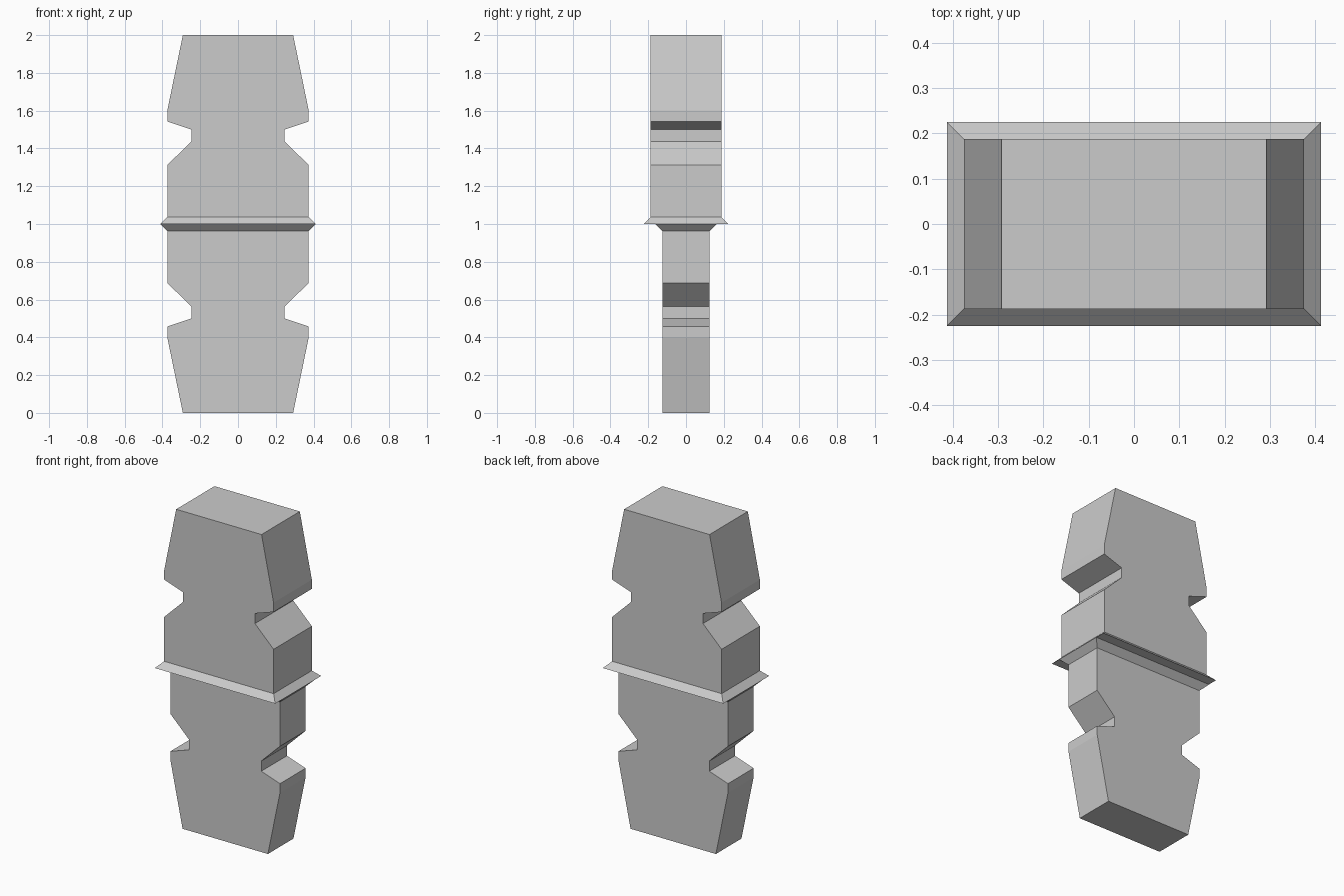
import bpy, bmesh

cube = bpy.data.objects.get("Cube")
if cube:
    bpy.data.objects.remove(cube, do_unlink=True)

GREY = (0.6, 0.6, 0.6, 1)
grey = bpy.data.materials.new("plain grey")
grey.use_nodes = True
grey.diffuse_color = GREY
grey.node_tree.nodes["Principled BSDF"].inputs["Base Color"].default_value = GREY

HALF_WIDTH = 0.3745
LIP = 0.0375

# Half outline of one end: (half width, distance from the end)
OUTLINE = [(0.292, 0), (HALF_WIDTH, 0.4), (HALF_WIDTH, 0.457), (0.247, 0.5),
           (0.247, 0.563), (HALF_WIDTH, 0.688), (HALF_WIDTH, 1 - LIP)]


def build_half(name, depth, place):
    """Notched slab flaring into a lip at mid height."""
    bm = bmesh.new()
    right = [(x, place(d)) for x, d in OUTLINE]
    outline = right + [(-x, z) for x, z in reversed(right)]
    rings = [[bm.verts.new((x, y, z)) for x, z in outline] for y in (-depth, depth)]
    front, back = rings
    n = len(outline)
    bm.faces.new(front)
    bm.faces.new(back)
    for i in range(n):
        j = (i + 1) % n
        if i != len(OUTLINE) - 1:  # the lip closes this end
            bm.faces.new((front[i], front[j], back[j], back[i]))
    # Flared lip
    k = len(OUTLINE) - 1
    inner = [front[k], front[k + 1], back[k + 1], back[k]]
    outer = [bm.verts.new((v.co.x + (LIP if v.co.x > 0 else -LIP),
                           v.co.y + (LIP if v.co.y > 0 else -LIP), 1)) for v in inner]
    for i in range(4):
        j = (i + 1) % 4
        bm.faces.new((inner[i], inner[j], outer[j], outer[i]))
    bm.faces.new(outer)
    bmesh.ops.recalc_face_normals(bm, faces=bm.faces)
    mesh = bpy.data.meshes.new(name)
    bm.to_mesh(mesh)
    bm.free()
    mesh.materials.append(grey)
    bpy.context.collection.objects.link(bpy.data.objects.new(name, mesh))


build_half("upper_half", 0.187, lambda d: 2 - d)
build_half("lower_half", 0.125, lambda d: d)
